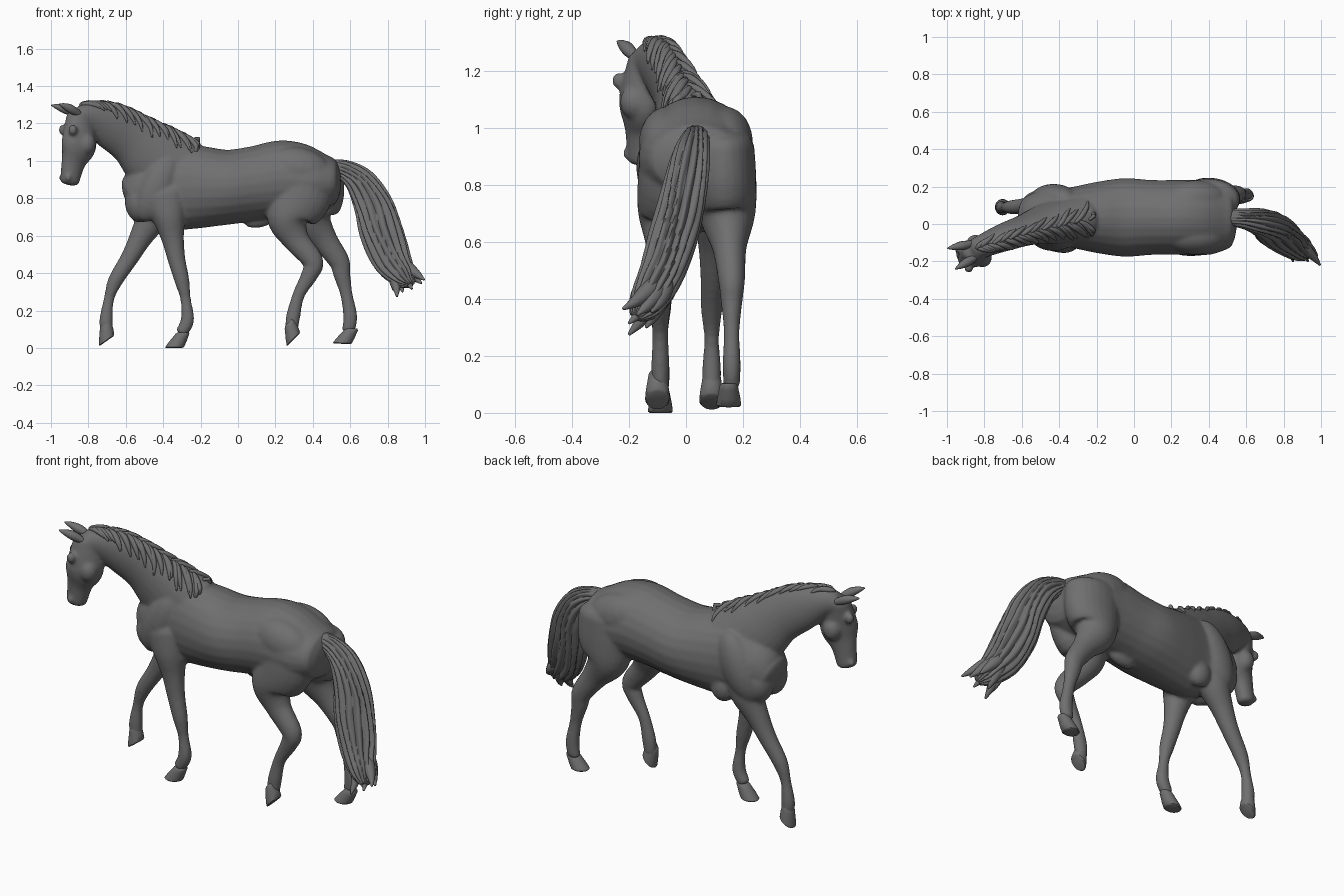
import bpy
import bmesh
import math
import random
from mathutils import Vector, Matrix

random.seed(4)
cube = bpy.data.objects.get("Cube")
if cube:
    bpy.data.objects.remove(cube, do_unlink=True)

grey = bpy.data.materials.new("dark grey")
grey.use_nodes = True
colour = (0.16, 0.16, 0.16, 1)
grey.diffuse_color = colour
shader = next(n for n in grey.node_tree.nodes if n.type == "BSDF_PRINCIPLED")
shader.inputs["Base Color"].default_value = colour

ACROSS = Vector((0, 1, 0))
ROUNDING = 0.4


# Stations are (x, y, z, half depth, half width)
def spline(stations, t):
    last = len(stations) - 1
    t = min(max(t, 0), last)
    i = min(int(t), last - 1)
    u = t - i
    p0, p1, p2, p3 = [Vector(stations[min(max(i + k, 0), last)]) for k in (-1, 0, 1, 2)]
    bend = (p0 * 2 - p1 * 5 + p2 * 4 - p3) * u * u
    twist = (p1 * 3 - p0 - p2 * 3 + p3) * u * u * u
    return p1 + ((p2 - p0) * u + bend + twist) * 0.5


def frame(stations, t, across):
    p = spline(stations, t)
    ahead = (spline(stations, t + 0.05) - spline(stations, t - 0.05)).to_3d().normalized()
    up = ahead.cross(across).normalized()
    return p.to_3d(), ahead, up, up.cross(ahead).normalized(), p[3], p[4]


def bridge(bm, rings):
    """Skin a row of rings and close both ends."""
    faces = [bm.faces.new(rings[0]), bm.faces.new(rings[-1])]
    for r0, r1 in zip(rings, rings[1:]):
        for j in range(len(r0)):
            faces.append(bm.faces.new((r0[j - 1], r0[j], r1[j], r1[j - 1])))
    bmesh.ops.recalc_face_normals(bm, faces=faces)


def loft(bm, stations, across=ACROSS, sides=24, steps=5, ridges=0, depth=0.0):
    """Tube through the stations with rounded ends and optional hair ridges."""
    last = len(stations) - 1
    caps = (0.95, 0.75, 0.4)
    plan = [(0, -k) for k in caps]
    plan += [(i / steps, 0) for i in range(last * steps + 1)]
    plan += [(last, k) for k in reversed(caps)]
    rings = []
    for t, cap in plan:
        centre, ahead, up, side, a, b = frame(stations, t, across)
        centre = centre + ahead * cap * ROUNDING * a
        shrink = math.sqrt(1 - cap * cap)
        ring = []
        for j in range(sides):
            ang = math.tau * j / sides
            wave = abs(math.sin(ridges * ang / 2 + t / 2 + math.sin(t * 2 + ang * 3) / 2))
            r = shrink * (1 + depth * min(t, 1) * (wave - 0.6))
            ring.append(bm.verts.new(centre + side * b * r * math.cos(ang) + up * a * r * math.sin(ang)))
        rings.append(ring)
    bridge(bm, rings)


def strand(bm, root, tip, radius, bow, across=ACROSS):
    """Tapered tube that bulges in the middle: a lock of hair or an ear."""
    path = []
    for t, swell in ((0, 0.7), (0.4, 1), (0.75, 0.65), (1, 0.15)):
        spot = root.lerp(tip, t) + bow * math.sin(t * math.pi)
        path.append((*spot, radius * swell, radius * swell))
    loft(bm, path, across, sides=12)


def blob(bm, centre, size, tilt=0):
    """Ellipsoid used for muscles and small bumps."""
    m = Matrix.Translation(centre) @ Matrix.Rotation(math.radians(tilt), 4, "Y")
    m = m @ Matrix.Diagonal((*size, 1))
    bmesh.ops.create_uvsphere(bm, u_segments=20, v_segments=14, radius=1, matrix=m)


def finish(name, bm, angle=60):
    mesh = bpy.data.meshes.new(name)
    bm.to_mesh(mesh)
    bm.free()
    ob = bpy.data.objects.new(name, mesh)
    bpy.context.collection.objects.link(ob)
    mesh.materials.append(grey)
    bpy.ops.object.select_all(action="DESELECT")
    ob.select_set(True)
    bpy.context.view_layer.objects.active = ob
    bpy.ops.object.shade_smooth_by_angle(angle=math.radians(angle))
    return ob


# Torso, neck and head
MIDDLE = 0.035
torso = [(x, MIDDLE, z, a, b) for x, z, a, b in (
    (.5, .89, .13, .17), (.4, .89, .18, .2), (.25, .9, .21, .2), (.1, .88, .2, .2), (-.05, .86, .2, .21),
    (-.2, .86, .22, .19), (-.35, .86, .23, .16), (-.48, .84, .18, .15), (-.56, .81, .12, .12))]
neck = [(-.33, .03, .93, .21, .14), (-.46, 0, 1.03, .18, .11), (-.57, -.03, 1.12, .14, .085),
        (-.69, -.07, 1.19, .12, .075), (-.79, -.11, 1.23, .085, .065), (-.85, -.14, 1.23, .06, .06)]
head = [(-.85, -.14, 1.24, .07, .06), (-.85, -.16, 1.09, .1, .068),
        (-.88, -.16, .99, .068, .05), (-.9, -.16, .89, .053, .045)]
head_side = Vector((-.45, .9, 0)).normalized()
head_front = Vector((-.9, -.45, 0)).normalized()


# Legs: front and hind pairs share their heights and thickness
def leg(bm, xs, heights, depths, hip_y, foot_y, flat, widest):
    path = []
    for i, (x, z, a) in enumerate(zip(xs, heights, depths)):
        y = hip_y + (foot_y - hip_y) * min(i / 4, 1)
        path.append((x, y, z, a, min(a * flat, widest)))
    loft(bm, path)


bm = bmesh.new()
loft(bm, torso)
loft(bm, neck)
loft(bm, head, head_side)

heights = (.82, .7, .59, .48, .36, .26, .15, .085)
depths = (.13, .09, .062, .048, .04, .028, .036, .033)
leg(bm, (-.4, -.37, -.35, -.33, -.3, -.28, -.27, -.3), heights, depths, -.07, -.09, .93, .08)
leg(bm, (-.43, -.46, -.52, -.58, -.655, -.69, -.705, -.7), heights, depths, .11, .09, .93, .08)

heights = (.93, .8, .69, .58, .465, .395, .285, .168, .095)
depths = (.165, .165, .117, .072, .056, .046, .033, .038, .034)
leg(bm, (.36, .33, .27, .31, .4, .385, .325, .295, .286), heights, depths, -.05, -.09, .84, .11)
leg(bm, (.4, .4, .39, .46, .54, .555, .58, .6, .59), heights, depths, .13, .16, .84, .11)

# Muscles: shoulders, breast, elbows, croup and the belly bump
for s in (-1, 1):
    blob(bm, (-.43, MIDDLE + s * .1, .86), (.1, .08, .2), 25)
    blob(bm, (-.52, MIDDLE + s * .06, .78), (.085, .08, .11))
    blob(bm, (-.33, MIDDLE + s * .1, .72), (.07, .055, .08))
    blob(bm, (.33, MIDDLE + s * .1, .95), (.18, .1, .12), 15)
blob(bm, (.12, MIDDLE, .69), (.09, .04, .045), -15)

# Eye ridges, cheeks and nostrils
for x, z, out, forward, size in ((-.86, 1.165, .058, .055, .024), (-.86, 1.09, .042, -.035, .05),
                                 (-.897, .91, .036, .03, .017)):
    for s in (-1, 1):
        spot = Vector((x, -.16, z)) + head_side * s * out + head_front * forward
        blob(bm, spot, (size, size, size * 1.2))

body = finish("body", bm)
remesh = body.modifiers.new("blend", "REMESH")
remesh.mode = "VOXEL"
remesh.voxel_size = 0.009
remesh.use_smooth_shade = True
soften = body.modifiers.new("soften", "SMOOTH")
soften.factor = 0.5
soften.iterations = 7

# Hooves: sheared frustums, pitched toe-down on the lifted feet
hoof_profile = ((0, .044), (.005, .05), (.03, .047), (.06, .04), (.075, .037), (.085, .028))
hooves = {"left_front": ((-.342, -.09, 0), 0), "right_front": ((-.702, .09, .037), -35),
          "left_hind": ((.297, -.1, .044), -45), "right_hind": ((.555, .15, .022), 3)}
for name, (place, pitch) in hooves.items():
    bm = bmesh.new()
    pose = Matrix.Translation(place) @ Matrix.Rotation(math.radians(pitch), 4, "Y")
    angles = [math.tau * j / 28 for j in range(28)]
    bridge(bm, [[bm.verts.new(pose @ Vector((h * .6 + r * math.cos(a), r * .87 * math.sin(a), h)))
                 for a in angles] for h, r in hoof_profile])
    finish(name + "_hoof", bm, 40)

# Ears, pointing forward
for name, root, tip in (("right_ear", (-.865, -.105, 1.25), (-.997, -.13, 1.297)),
                        ("left_ear", (-.85, -.18, 1.25), (-.955, -.24, 1.303))):
    bm = bmesh.new()
    strand(bm, Vector(root), Vector(tip), .024, Vector((0, 0, .005)), head_side)
    finish(name, bm)

# Mane: locks wrapped over the crest and lying along the neck
bm = bmesh.new()
for i in range(34):
    start = 4.7 * (1 - i / 36) + random.uniform(-.1, .1)
    reach = random.uniform(.7, 1.15) * (-1 if i % 3 else .7)
    lock = []
    for u, r in ((0, .008), (.3, .014), (.7, .012), (1, .004)):
        c, ahead, up, side, a, b = frame(neck, start - u * .75, ACROSS)
        phi = reach * u
        lock.append((*(c - up * a * math.cos(phi) + side * b * math.sin(phi)), r, r))
    loft(bm, lock, sides=8, steps=3)
finish("mane", bm)

# Tail: ridged mass plus loose strands at the end
tail = [(.5, .035, .97, .04, .045), (.58, .03, .945, .055, .05), (.66, .015, .88, .078, .065),
        (.725, -.01, .76, .098, .075), (.765, -.045, .62, .108, .08), (.82, -.09, .48, .098, .072),
        (.885, -.14, .385, .066, .058), (.92, -.17, .345, .03, .03)]
bm = bmesh.new()
loft(bm, tail, sides=96, steps=8, ridges=15, depth=.22)
for tip in ((.995, -.22, .365), (.98, -.17, .345), (.93, -.2, .315), (.85, -.2, .275),
            (.88, -.14, .3), (.95, -.12, .355), (.83, -.16, .31)):
    strand(bm, Vector((.8, -.08, .52)), Vector(tip), .035, Vector((.012, .02, -.012)))
finish("tail", bm)
